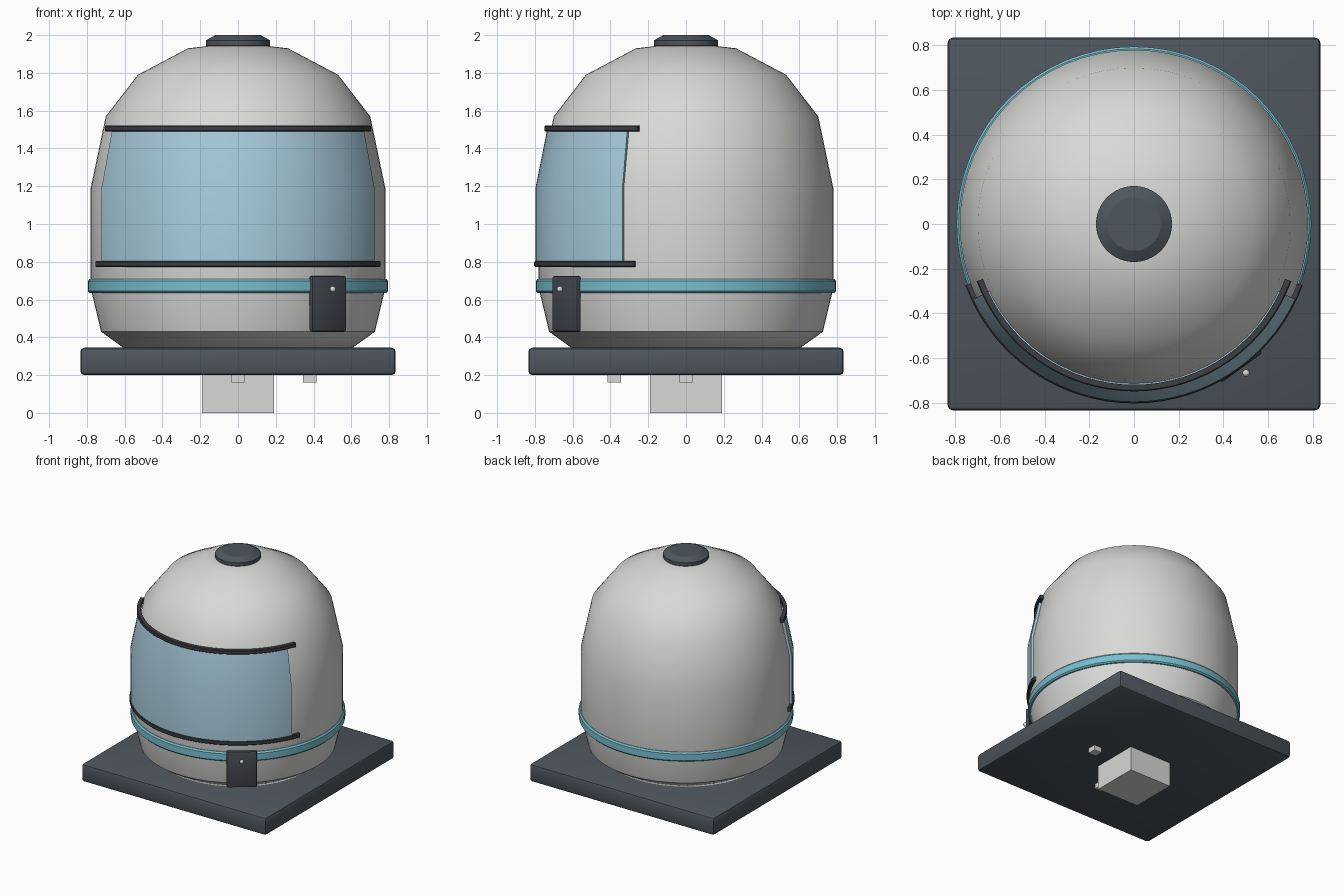
import bpy, bmesh, math
from mathutils import Matrix

cube = bpy.data.objects.get("Cube")
if cube:
    bpy.data.objects.remove(cube, do_unlink=True)


def material(name, rgb):
    m = bpy.data.materials.new(name)
    m.use_nodes = True
    m.diffuse_color = (*rgb, 1)
    m.node_tree.nodes["Principled BSDF"].inputs["Base Color"].default_value = (*rgb, 1)
    return m


SHELL = material("light grey", (0.69, 0.69, 0.68))
SLATE = material("slate", (0.075, 0.092, 0.11))
DARK = material("dark grey", (0.045, 0.049, 0.056))
PANEL = material("charcoal", (0.058, 0.065, 0.078))
GLASS = material("pale blue", (0.39, 0.60, 0.72))
TEAL = material("teal", (0.19, 0.52, 0.62))


def finish(name, bm, mat, angle=None):
    bmesh.ops.recalc_face_normals(bm, faces=bm.faces)
    mesh = bpy.data.meshes.new(name)
    bm.to_mesh(mesh)
    bm.free()
    mesh.materials.append(mat)
    ob = bpy.data.objects.new(name, mesh)
    bpy.context.collection.objects.link(ob)
    if angle:
        bpy.ops.object.select_all(action="DESELECT")
        ob.select_set(True)
        bpy.context.view_layer.objects.active = ob
        bpy.ops.object.shade_smooth_by_angle(angle=math.radians(angle))
    return ob


def sweep(name, profile, mat, half=180, closed=True, steps=64, angle=35):
    """Sweep an (r, z) profile about z, centred on the front."""
    bm = bmesh.new()
    full = half == 180
    rows = []
    for i in range(steps + (not full)):
        a = math.radians(half) * (2 * i / steps - 1)
        rows.append([bm.verts.new((r * math.sin(a), -r * math.cos(a), z)) for r, z in profile])
    n = len(profile)
    for i in range(steps):
        p, q = rows[i], rows[(i + 1) % len(rows)]
        for j in range(n if closed else n - 1):
            k = (j + 1) % n
            bm.faces.new((p[j], q[j], q[k], p[k]))
    if closed and not full:
        bm.faces.new(rows[0])
        bm.faces.new(rows[-1])
    if not closed:
        for j in (0, n - 1):
            bm.faces.new([row[j] for row in rows])
    return finish(name, bm, mat, angle)


def box(name, size, center, mat, bevel=0, yaw=0):
    bm = bmesh.new()
    bmesh.ops.create_cube(bm, size=1, matrix=Matrix.Diagonal((*size, 1)))
    if bevel:
        bmesh.ops.bevel(bm, geom=bm.edges[:], offset=bevel, segments=2, profile=0.5, affect="EDGES")
    bm.transform(Matrix.Translation(center) @ Matrix.Rotation(math.radians(yaw), 4, "Z"))
    return finish(name, bm, mat, 35 if bevel else None)


# Dome, top cap and waist band
sweep("dome", [(0.60, 0.34), (0.725, 0.43), (0.78, 0.66), (0.78, 1.19), (0.70, 1.57),
               (0.53, 1.79), (0.265, 1.93), (0.12, 1.947)], SHELL, closed=False, angle=40)
sweep("top_cap", [(0.16, 1.935), (0.17, 1.945), (0.17, 1.972), (0.12, 2.0)], SLATE, closed=False, angle=25)
sweep("waist_band", [(0.76, 0.635), (0.785, 0.635), (0.795, 0.645), (0.795, 0.698),
                     (0.785, 0.71), (0.76, 0.71)], TEAL)

# Curved window with its two rails
sweep("window", [(0.77, 0.79), (0.797, 0.79), (0.797, 1.19), (0.735, 1.50),
                 (0.71, 1.50), (0.77, 1.19)], GLASS, half=65, steps=32)


def rail(name, r, z, depth):
    h, c = 0.016, 0.005
    sweep(name, [(r - depth, z - h), (r - c, z - h), (r, z - h + c), (r, z + h - c),
                 (r - c, z + h), (r - depth, z + h)], DARK, half=70, steps=32)


rail("lower_rail", 0.804, 0.788, 0.03)
rail("upper_rail", 0.75, 1.506, 0.03)

# Base plate, plug and locating studs
box("base_plate", (1.67, 1.67, 0.145), (0, 0, 0.2725), SLATE, bevel=0.022)
box("plug", (0.38, 0.38, 0.21), (0, 0, 0.105), SHELL)
for name, x, y in (("front_stud", 0, -0.38), ("left_stud", 0.38, 0)):
    box(name, (0.07, 0.07, 0.05), (x, y, 0.185), SHELL)

# Control panel with its small knob
box("control_panel", (0.225, 0.03, 0.295), (0.475, -0.632, 0.577), PANEL, bevel=0.01, yaw=36)
bm = bmesh.new()
bmesh.ops.create_uvsphere(bm, u_segments=12, v_segments=8, radius=0.016,
                          matrix=Matrix.Translation((0.502, -0.668, 0.655)))
finish("panel_knob", bm, SHELL, 60)
